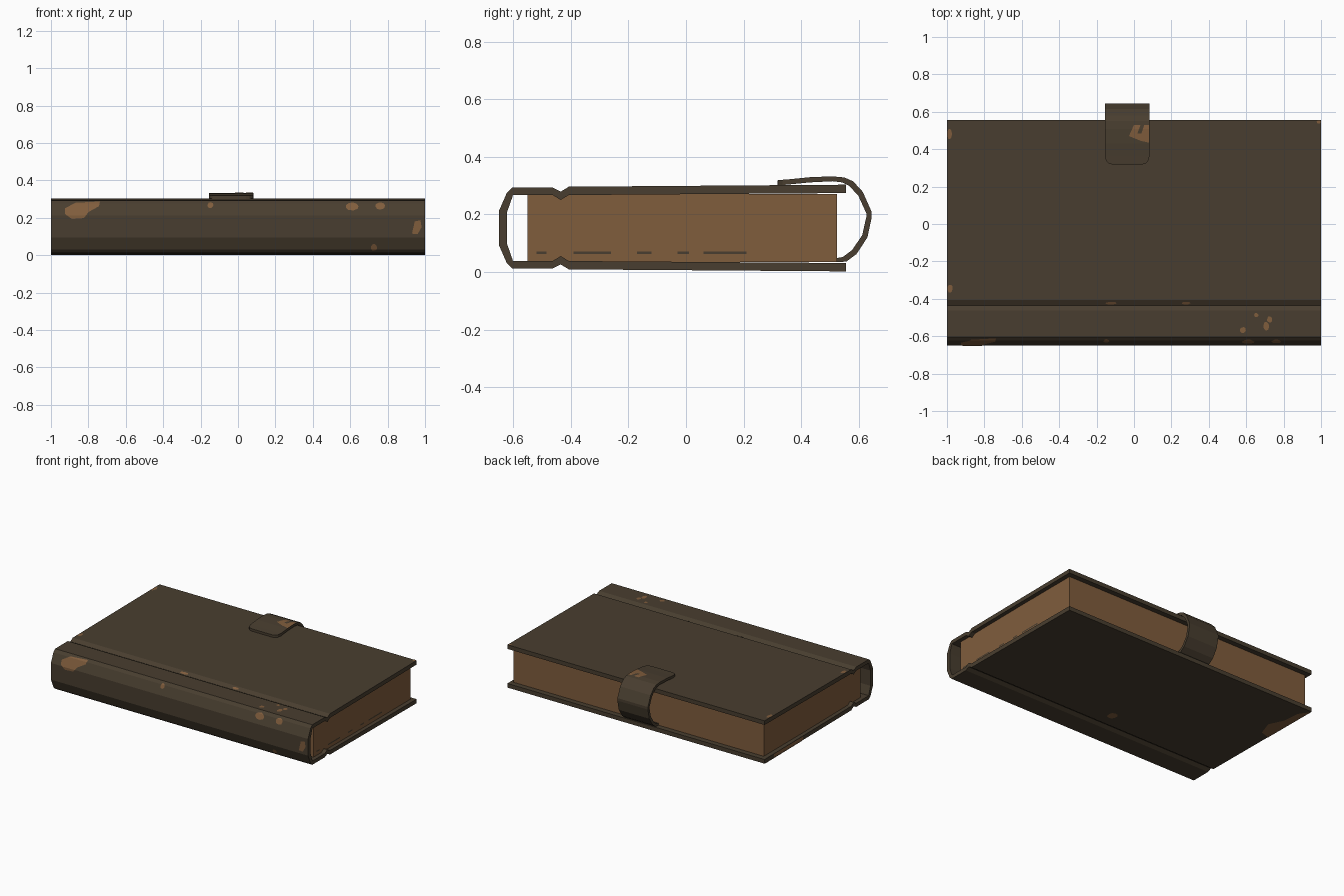
import bpy, bmesh, math, random
from mathutils import Vector

if "Cube" in bpy.data.objects:
    bpy.data.objects.remove(bpy.data.objects["Cube"])

random.seed(4)


def material(name, rgb):
    m = bpy.data.materials.new(name)
    m.diffuse_color = (*rgb, 1)
    m.use_nodes = True
    m.node_tree.nodes["Principled BSDF"].inputs["Base Color"].default_value = m.diffuse_color
    return m


LEATHER = material("dark_leather", (0.066, 0.048, 0.029))
TAN = material("worn_tan", (0.216, 0.109, 0.046))


def finish(name, bm, mat):
    me = bpy.data.meshes.new(name)
    bm.to_mesh(me)
    bm.free()
    me.materials.append(mat)
    ob = bpy.data.objects.new(name, me)
    bpy.context.collection.objects.link(ob)
    return ob


def ribbon(name, outer, inner, spans, mat):
    """Thick strip: outer and inner (y, z) lines, with an x span at each point."""
    bm = bmesh.new()
    rings = []
    for (yo, zo), (yi, zi), (a, b) in zip(outer, inner, spans):
        rings.append([bm.verts.new(p) for p in
                      ((a, yo, zo), (b, yo, zo), (b, yi, zi), (a, yi, zi))])
    for r, s in zip(rings, rings[1:]):
        for i in range(4):
            j = (i + 1) % 4
            bm.faces.new((r[i], r[j], s[j], s[i]))
    bm.faces.new(rings[0])
    bm.faces.new(rings[-1])
    bmesh.ops.recalc_face_normals(bm, faces=bm.faces)
    return finish(name, bm, mat)


def lerp(line, t):
    for (t0, v0), (t1, v1) in zip(line, line[1:]):
        if t <= t1:
            break
    return v0 + (v1 - v0) * (t - t0) / (t1 - t0)


# Cover: upper half profile, mirrored about mid height for the lower half
MID = 0.1525
outer = [(0.556, 0.303), (-0.407, 0.296), (-0.435, 0.279), (-0.463, 0.293),
         (-0.603, 0.293), (-0.622, 0.275), (-0.65, 0.211)]
inner = [(0.556, 0.274), (-0.407, 0.267), (-0.435, 0.25), (-0.463, 0.267),
         (-0.601, 0.267), (-0.603, 0.26), (-0.622, 0.206)]


def whole(line):
    return line + [(y, 2 * MID - z) for y, z in reversed(line)]


ribbon("cover", whole(outer), whole(inner), [(-1, 1)] * 14, LEATHER)

# Page block
bm = bmesh.new()
bmesh.ops.create_cube(bm, size=1)
for v in bm.verts:
    v.co = Vector((v.co.x * 1.945, -0.0125 + v.co.y * 1.075, MID + v.co.z * 0.236))
finish("page_block", bm, TAN)

# Closing strap, narrowed at its tip for rounded corners
strap_out = [(0.318, 0.318), (0.323, 0.319), (0.335, 0.320), (0.36, 0.322),
             (0.43, 0.329), (0.508, 0.332), (0.55, 0.328), (0.58, 0.315),
             (0.614, 0.278), (0.645, 0.208), (0.645, 0.19), (0.63, 0.12),
             (0.592, 0.062), (0.557, 0.036), (0.522, 0.034)]
strap_in = [(0.318, 0.301), (0.323, 0.301), (0.335, 0.302), (0.36, 0.304),
            (0.43, 0.311), (0.508, 0.315), (0.543, 0.311), (0.566, 0.299),
            (0.598, 0.266), (0.626, 0.204), (0.626, 0.19), (0.612, 0.128),
            (0.577, 0.076), (0.545, 0.052), (0.522, 0.048)]
inset = [0.04, 0.02, 0.007] + [0] * 12
ribbon("strap", strap_out, strap_in,
       [(-0.155 + d, 0.082 - d) for d in inset], LEATHER)

# Surfaces that worn patches lie on: (horizontal axis, height line, axis, outward)
spine_line = sorted((z, y) for y, z in whole(outer)[4:10])
top_line = sorted(outer[:6])
bottom_line = [(y, 2 * MID - z) for y, z in top_line]
strap_line = strap_out[:8]
SURFACES = {"spine": (spine_line, 1, -1), "top": (top_line, 2, 1),
            "bottom": (bottom_line, 2, -1), "strap": (strap_line, 2, 1)}


def patch(name, where, pts):
    """Thin worn patch draped on a surface; pts are (x, z) on the spine, else (x, y)."""
    line, axis, sign = SURFACES[where]
    other = 3 - axis
    bm = bmesh.new()
    vs = []
    for x, t in pts:
        p = [x, 0, 0]
        p[other] = t
        vs.append(bm.verts.new(p))
    bm.faces.new(vs)
    no = [0, 0, 0]
    no[other] = 1
    for t, _ in line:
        co = [0, 0, 0]
        co[other] = t
        bmesh.ops.bisect_plane(bm, geom=bm.verts[:] + bm.edges[:] + bm.faces[:],
                               plane_co=co, plane_no=no)
    for v in bm.verts:
        v.co[axis] = lerp(line, v.co[other]) + sign * 0.002
    bm.normal_update()
    for f in bm.faces:
        if f.normal[axis] * sign < 0:
            f.normal_flip()
    finish(name, bm, TAN)


def blob(x0, x1, t0, t1, n=9):
    """Irregular rounded outline filling a box."""
    out = []
    for i in range(n):
        a = 2 * math.pi * i / n
        r = random.uniform(0.82, 1.0)
        out.append(((x0 + x1) / 2 + (x1 - x0) / 2 * r * math.cos(a),
                    (t0 + t1) / 2 + (t1 - t0) / 2 * r * math.sin(a)))
    return out


# Large worn patches
patch("spine_wear_large", "spine",
      [(-0.925, 0.25), (-0.87, 0.28), (-0.738, 0.287), (-0.743, 0.262),
       (-0.80, 0.23), (-0.824, 0.198), (-0.888, 0.193), (-0.925, 0.22)])
patch("spine_wear_end", "spine",
      [(0.93, 0.115), (0.96, 0.112), (0.982, 0.15), (0.975, 0.187), (0.945, 0.18)])
patch("strap_wear", "strap",
      [(-0.027, 0.47), (0, 0.53), (0.035, 0.53), (0.018, 0.485), (0.04, 0.485),
       (0.055, 0.53), (0.08, 0.53), (0.08, 0.435), (0.035, 0.445)])
patch("bottom_corner_wear", "bottom",
      [(-1, 0.553), (-1, 0.13), (-0.93, 0.15), (-0.893, 0.257),
       (-0.94, 0.36), (-0.95, 0.48)])

# Small worn spots
for i, (where, *box) in enumerate([
        ("spine", 0.57, 0.65, 0.238, 0.285), ("spine", 0.73, 0.79, 0.243, 0.285),
        ("spine", 0.71, 0.745, 0.02, 0.062), ("spine", -0.165, -0.13, 0.25, 0.286),
        ("top", -1, -0.972, 0.45, 0.51), ("top", -1, -0.968, -0.37, -0.32),
        ("top", 0.975, 1, 0.535, 0.556), ("top", -0.155, -0.09, -0.432, -0.415),
        ("top", 0.255, 0.305, -0.432, -0.415), ("top", 0.565, 0.6, -0.585, -0.55),
        ("top", 0.64, 0.667, -0.5, -0.475), ("top", 0.69, 0.725, -0.575, -0.52),
        ("top", 0.71, 0.74, -0.53, -0.49), ("bottom", -0.11, -0.04, -0.34, -0.26)]):
    patch(f"worn_spot_{i}", where, blob(*box))


def side_strip(name, x, y0, y1, z0, z1, mat):
    bm = bmesh.new()
    pts = [(x, y0, z0), (x, y1, z0), (x, y1, z1), (x, y0, z1)]
    bm.faces.new([bm.verts.new(p) for p in (pts if x > 0 else pts[::-1])])
    finish(name, bm, mat)


# Dark streaks on the page ends, and the worn edge of the lower cover
for i, (y0, y1) in enumerate([(-0.52, -0.485), (-0.39, -0.26), (-0.17, -0.12),
                              (-0.03, 0.01), (0.06, 0.21)]):
    side_strip(f"page_streak_{i}", 0.9745, y0, y1, 0.062, 0.071, LEATHER)
side_strip("cover_edge_wear", -1.001, 0.13, 0.45, 0.008, 0.03, TAN)
